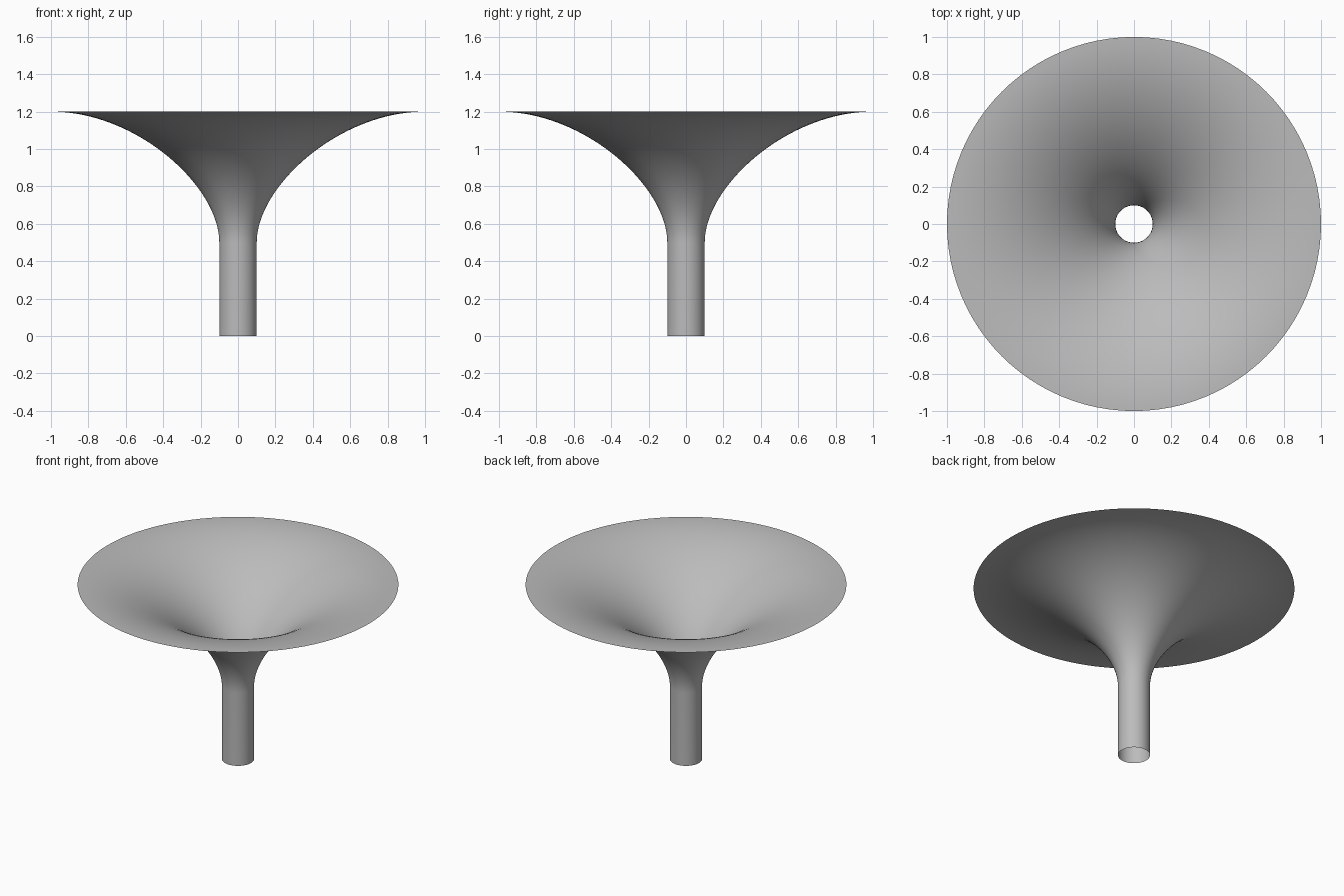
import bpy
import bmesh
import math
from mathutils import Vector, geometry

cube = bpy.data.objects.get("Cube")
if cube:
    bpy.data.objects.remove(cube, do_unlink=True)

# Plain grey material
grey = bpy.data.materials.new("plain grey")
grey.use_nodes = True
colour = (0.5, 0.5, 0.5, 1)
grey.diffuse_color = colour
grey.node_tree.nodes["Principled BSDF"].inputs["Base Color"].default_value = colour

# Profile: straight pipe, then a flare that levels out at the rim
flare = geometry.interpolate_bezier(
    Vector((0.1, 0, 0.5)), Vector((0.1, 0, 0.8)),
    Vector((0.54, 0, 1.2)), Vector((1, 0, 1.2)), 40)
profile = [Vector((0.1, 0, 0))] + [Vector(p) for p in flare]

# Revolve the profile into an open, thin-walled funnel
bm = bmesh.new()
verts = [bm.verts.new(p) for p in profile]
edges = [bm.edges.new(pair) for pair in zip(verts, verts[1:])]
bmesh.ops.spin(bm, geom=verts + edges, cent=(0, 0, 0), axis=(0, 0, 1),
               angle=math.tau, steps=96, use_duplicate=False)
bmesh.ops.remove_doubles(bm, verts=bm.verts, dist=0.0001)
bmesh.ops.recalc_face_normals(bm, faces=bm.faces)
mesh = bpy.data.meshes.new("flared_funnel")
bm.to_mesh(mesh)
bm.free()
mesh.materials.append(grey)

funnel = bpy.data.objects.new("flared_funnel", mesh)
bpy.context.collection.objects.link(funnel)
bpy.context.view_layer.objects.active = funnel
funnel.select_set(True)
bpy.ops.object.shade_smooth_by_angle(angle=math.radians(40))
